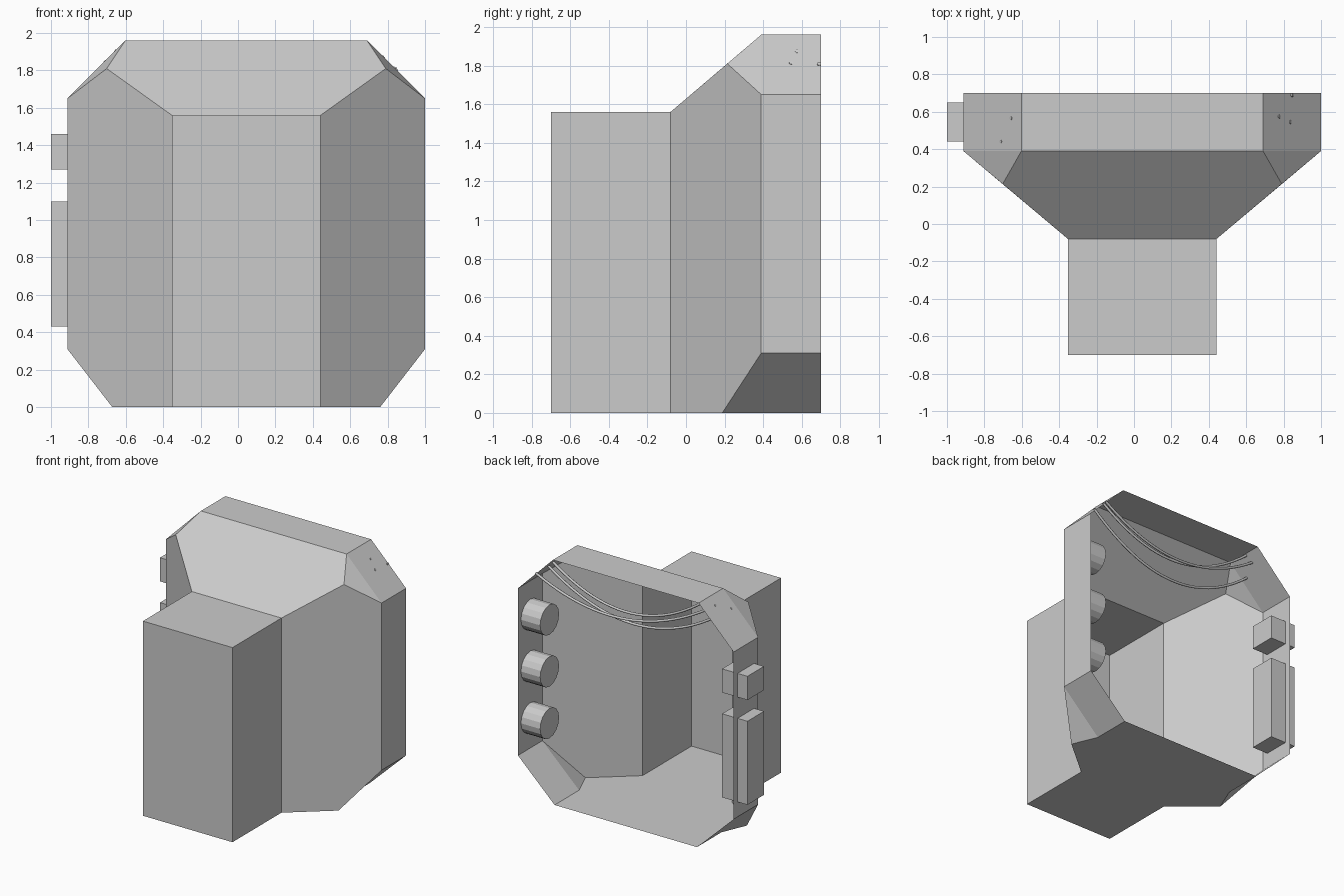
import bpy, bmesh, math
from mathutils import Vector

if "Cube" in bpy.data.objects:
    bpy.data.objects.remove(bpy.data.objects["Cube"])

CX = 0.044  # symmetry plane of the housing


def add_mesh(name, bm, loc=(0, 0, 0)):
    me = bpy.data.meshes.new(name)
    bm.to_mesh(me)
    bm.free()
    ob = bpy.data.objects.new(name, me)
    ob.location = loc
    bpy.context.collection.objects.link(ob)
    return ob


def box(name, lo, hi):
    bm = bmesh.new()
    bmesh.ops.create_cube(bm, size=1)
    lo, hi = Vector(lo), Vector(hi)
    bmesh.ops.scale(bm, vec=hi - lo, verts=bm.verts)
    return add_mesh(name, bm, (lo + hi) / 2)


# Housing: thin open-backed shell, right half panels mirrored across the centre
P = {
    # front box: bottom / top
    "fb0": (0, -.70, 0), "fb": (.397, -.70, 0), "ft0": (0, -.70, 1.56), "ft": (.397, -.70, 1.56),
    "nb": (.397, -.08, 0), "nt0": (0, -.08, 1.56), "nt": (.397, -.08, 1.56),
    # crown and upper corner
    "cf0": (0, .39, 1.96), "cf": (.646, .39, 1.96), "cb0": (0, .70, 1.96), "cb": (.646, .70, 1.96),
    "uc": (.746, .214, 1.81),
    # side wall
    "wtf": (.956, .39, 1.65), "wtb": (.956, .70, 1.65), "wbf": (.956, .39, .31), "wbb": (.956, .70, .31),
    # floor
    "lc": (.716, .188, 0), "lf": (.631, .39, 0), "lb": (.631, .70, 0), "lb0": (0, .70, 0),
}
panels = [
    "fb0 fb ft ft0", "fb nb nt ft", "ft0 ft nt nt0",      # front box
    "nt0 nt uc cf cf0", "cf0 cf cb cb0",                  # sloped brow, crown
    "nb lc wbf wtf uc nt", "wbf wbb wtb wtf",             # sloped cheek, side wall
    "wtf wtb cb cf", "uc wtf cf",                         # upper chamfer
    "lf lb wbb wbf", "lc lf wbf",                         # lower chamfer
    "lb0 lb lf lc nb fb fb0",                             # floor
]
bm = bmesh.new()
V = {k: bm.verts.new(co) for k, co in P.items()}
for p in panels:
    bm.faces.new([V[k] for k in p.split()])
housing = add_mesh("housing_shell", bm, (CX, 0, 0))
mod = housing.modifiers.new("Mirror", "MIRROR")
mod.merge_threshold = 0.0005

# Blocks passing through the left wall
box("upper_wall_block", (-1.0, .44, 1.27), (-.775, .65, 1.46))
box("lower_wall_block", (-1.0, .44, .43), (-.775, .65, 1.10))

# Row of round studs inside the right wall
for i in range(3):
    bm = bmesh.new()
    bmesh.ops.create_cone(bm, cap_ends=True, segments=16, radius1=.12, radius2=.12, depth=.17)
    stud = add_mesh(f"inner_stud_{i + 1}", bm, (.913, .545, 1.385 - .415 * i))
    stud.rotation_euler = (0, math.pi / 2, 0)

# Sagging wires strung between the upper chamfers
wires = [
    ((.85, .69, 1.81), (-.66, .565, 1.905), .24),
    ((.78, .575, 1.875), (-.61, .555, 1.95), .27),
    ((.84, .545, 1.815), (-.715, .44, 1.85), .31),
]
for i, (a, b, sag) in enumerate(wires):
    a, b = Vector(a), Vector(b)
    cu = bpy.data.curves.new(f"wire_{i + 1}", "CURVE")
    cu.dimensions = "3D"
    cu.bevel_depth = .01
    cu.bevel_resolution = 2
    cu.use_fill_caps = True
    sp = cu.splines.new("POLY")
    n = 24
    sp.points.add(n)
    for k in range(n + 1):
        t = k / n
        p = a.lerp(b, t) - Vector((0, 0, 4 * sag * t * (1 - t)))
        sp.points[k].co = (*p, 1)
    sp.use_smooth = True
    ob = bpy.data.objects.new(f"wire_{i + 1}", cu)
    bpy.context.collection.objects.link(ob)
